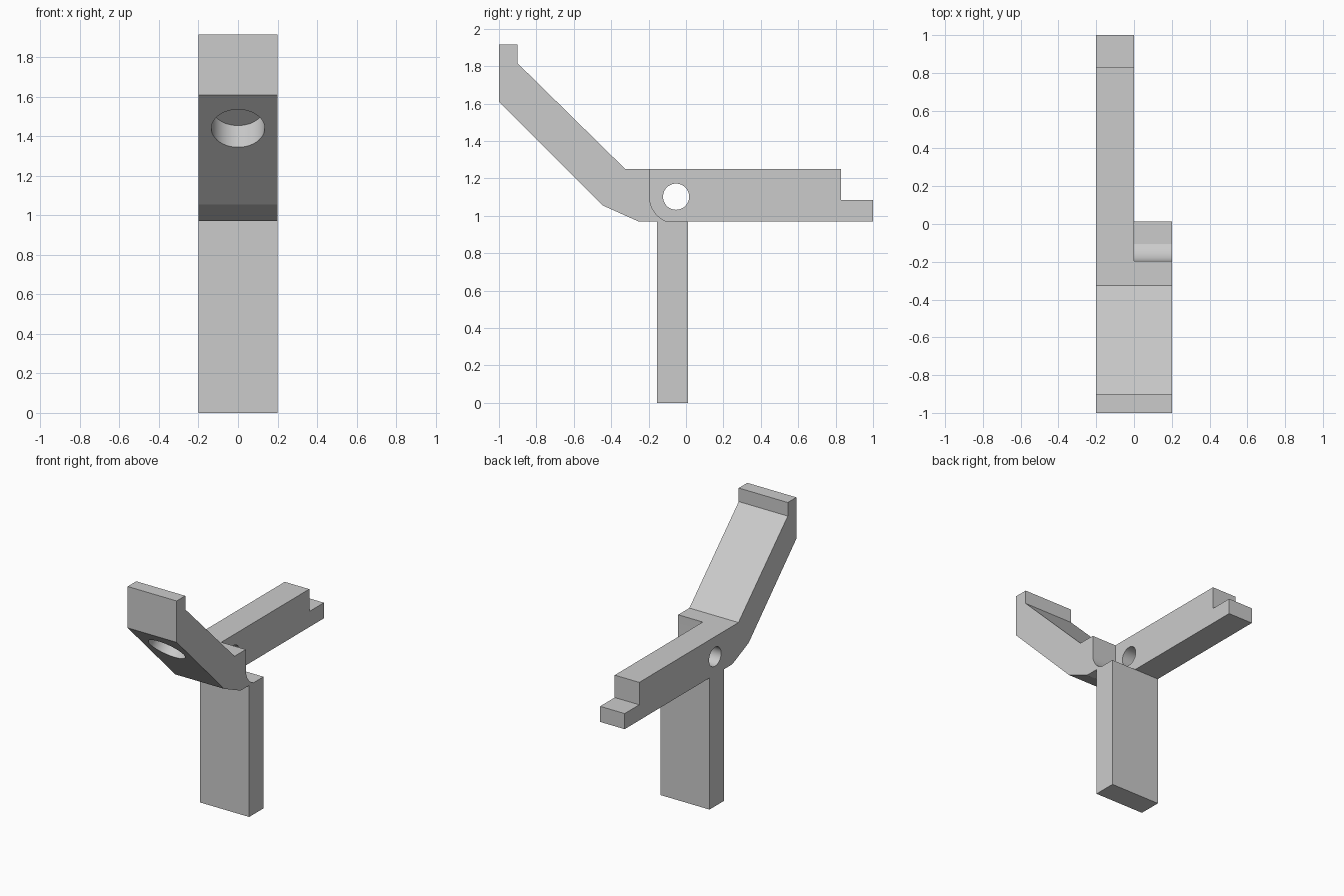
import bpy
import bmesh
from math import sin, cos, pi
from mathutils import Matrix, Vector

default = bpy.data.objects.get("Cube")
if default:
    bpy.data.objects.remove(default, do_unlink=True)

grey = bpy.data.materials.new("plain_grey")
grey.use_nodes = True
grey.diffuse_color = (0.6, 0.6, 0.6, 1)
grey.node_tree.nodes["Principled BSDF"].inputs["Base Color"].default_value = (0.6, 0.6, 0.6, 1)

HALF = 0.2                  # half of the width
BASE = 0.97                 # top of the post, underside of the lever
PIVOT = Vector((0, -0.053, 1.102))


def finish(name, bm):
    bmesh.ops.recalc_face_normals(bm, faces=bm.faces)
    mesh = bpy.data.meshes.new(name)
    bm.to_mesh(mesh)
    bm.free()
    mesh.materials.append(grey)
    obj = bpy.data.objects.new(name, mesh)
    bpy.context.collection.objects.link(obj)
    return obj


def extrude_profile(name, points, x0, x1):
    """Extrude a (y, z) outline along x."""
    bm = bmesh.new()
    face = bm.faces.new([bm.verts.new((x0, y, z)) for y, z in points])
    grown = bmesh.ops.extrude_face_region(bm, geom=[face])["geom"]
    verts = [g for g in grown if isinstance(g, bmesh.types.BMVert)]
    bmesh.ops.translate(bm, verts=verts, vec=(x1 - x0, 0, 0))
    return finish(name, bm)


def cylinder(name, centre, axis, radius, depth):
    bm = bmesh.new()
    turn = Vector((0, 0, 1)).rotation_difference(axis).to_matrix().to_4x4()
    bmesh.ops.create_cone(bm, cap_ends=True, segments=48, radius1=radius, radius2=radius,
                          depth=depth, matrix=Matrix.Translation(centre) @ turn)
    return finish(name, bm)


def cut(target, cutter):
    cutter.hide_render = True
    mod = target.modifiers.new("cut", "BOOLEAN")
    mod.operation = "DIFFERENCE"
    mod.solver = "EXACT"
    mod.object = cutter
    bpy.context.view_layer.objects.active = target
    bpy.ops.object.modifier_apply(modifier=mod.name)
    bpy.data.objects.remove(cutter, do_unlink=True)


# Upright post
post = extrude_profile("post", [(-0.155, 0), (0.012, 0), (0.012, BASE), (-0.155, BASE)], -HALF, HALF)

# Bent lever with a lip at the front and a stepped tongue at the back
lever = extrude_profile("lever", [
    (-1, 1.915), (-0.9, 1.915), (-0.9, 1.815), (-0.325, 1.25), (0.83, 1.25),
    (0.83, 1.085), (1, 1.085), (1, BASE), (-0.255, BASE), (-0.445, 1.055), (-1, 1.61),
], -HALF, HALF)

# Left half removed behind the pivot, ending in a rounded hollow
radius, steps = 0.142, 12
arc = [(PIVOT.y - radius * cos(i / steps * pi / 2), PIVOT.z - radius * sin(i / steps * pi / 2))
       for i in range(steps + 1)]
notch = [(PIVOT.y - radius, 1.5)] + arc + [(1.1, PIVOT.z - radius), (1.1, 1.5)]
cut(lever, extrude_profile("notch_cutter", notch, 0, 0.3))

# Pivot hole through the narrow half
cut(lever, cylinder("pivot_cutter", PIVOT + Vector((-0.1, 0, 0)), Vector((1, 0, 0)), 0.07, 0.4))

# Blind round socket in the sloping underside
inward = Vector((0, 1, 1)).normalized()
mouth = Vector((0, -0.83, 1.44))
cut(lever, cylinder("socket_cutter", mouth, inward, 0.135, 0.31))

# Smooth the rounded cuts, keep all other edges sharp
bpy.ops.object.select_all(action="DESELECT")
lever.select_set(True)
bpy.context.view_layer.objects.active = lever
bpy.ops.object.shade_smooth_by_angle(angle=pi / 10)
